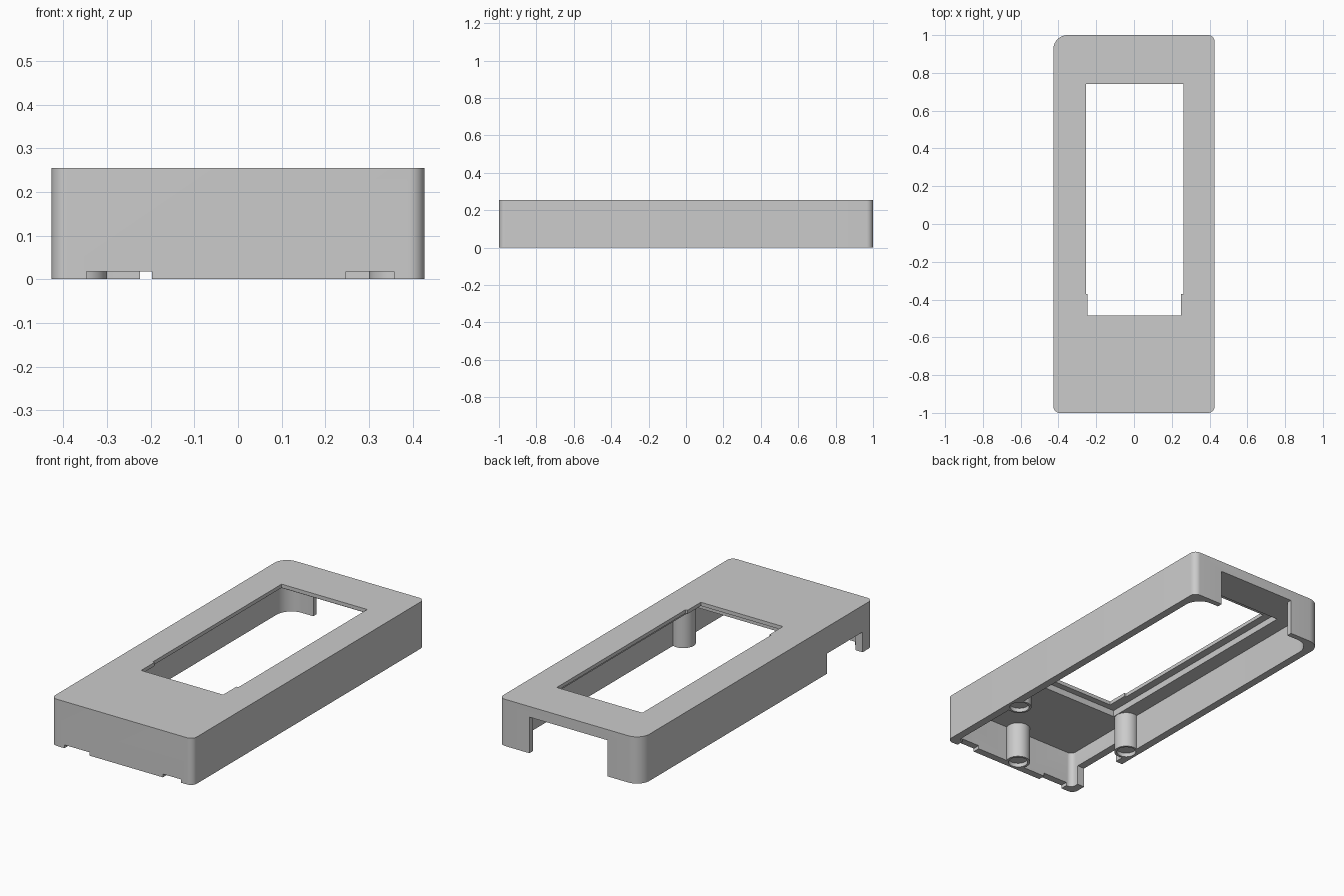
import bpy, bmesh, math
from mathutils import Vector

cube = bpy.data.objects.get("Cube")
if cube:
    bpy.data.objects.remove(cube, do_unlink=True)

H = 0.255          # overall height
CEILING = 0.20     # underside of the top plate

grey = bpy.data.materials.new("light grey plastic")
grey.use_nodes = True
grey.diffuse_color = (0.6, 0.6, 0.6, 1)
grey.node_tree.nodes["Principled BSDF"].inputs["Base Color"].default_value = (0.6, 0.6, 0.6, 1)


def prism(name, outline, z0, z1):
    """Extrude a counter-clockwise outline from z0 to z1."""
    bm = bmesh.new()
    face = bm.faces.new([bm.verts.new((x, y, z0)) for x, y in outline])
    top = bmesh.ops.extrude_face_region(bm, geom=[face])
    verts = [v for v in top["geom"] if isinstance(v, bmesh.types.BMVert)]
    bmesh.ops.translate(bm, vec=Vector((0, 0, z1 - z0)), verts=verts)
    bmesh.ops.recalc_face_normals(bm, faces=bm.faces)
    mesh = bpy.data.meshes.new(name)
    bm.to_mesh(mesh)
    bm.free()
    mesh.materials.append(grey)
    ob = bpy.data.objects.new(name, mesh)
    bpy.context.collection.objects.link(ob)
    return ob


def rounded(x0, x1, y0, y1, radii, steps=10):
    """Rectangle with radii for front -x, front +x, back +x, back -x."""
    pts = []
    for i, ((x, sx), (y, sy)) in enumerate([((x0, 1), (y0, 1)), ((x1, -1), (y0, 1)),
                                            ((x1, -1), (y1, -1)), ((x0, 1), (y1, -1))]):
        r = radii[i]
        for k in range(steps + 1):
            a = math.pi + (i + k / steps) * math.pi / 2
            pts.append((x + sx * r + r * math.cos(a), y + sy * r + r * math.sin(a)))
    return pts


def rect(x0, x1, y0, y1):
    return [(x0, y0), (x1, y0), (x1, y1), (x0, y1)]


def circle(x, y, r, n=40):
    return [(x + r * math.cos(2 * math.pi * k / n), y + r * math.sin(2 * math.pi * k / n))
            for k in range(n)]


def combine(target, tool, operation):
    """Apply a boolean and discard the tool."""
    mod = target.modifiers.new("cut", "BOOLEAN")
    mod.operation, mod.object, mod.solver = operation, tool, "EXACT"
    deps = bpy.context.evaluated_depsgraph_get()
    mesh = bpy.data.meshes.new_from_object(target.evaluated_get(deps))
    target.modifiers.clear()
    target.data = mesh
    bpy.data.objects.remove(tool, do_unlink=True)


# Outer shell with one larger corner
shell = prism("housing_shell", rounded(-0.427, 0.427, -1, 1, (0.035, 0.035, 0.035, 0.075)), 0, H)

# Hollow inside
combine(shell, prism("cavity", rounded(-0.384, 0.384, -0.96, 0.97, (0.03, 0.03, 0.09, 0.09)),
                     -0.1, CEILING), "DIFFERENCE")

# Screw posts: two beside the window, one at the front wall
posts = [(-0.362, -0.494), (0.362, -0.494), (0, -0.936)]
for x, y in posts:
    combine(shell, prism("post", circle(x, y, 0.062), 0, CEILING + 0.02), "UNION")

cutters = [
    # window recess under the plate, then the stepped window itself
    (rect(-0.298, 0.298, -0.52, 0.80), CEILING - 0.005, 0.235),
    (rect(-0.255, 0.262, -0.37, 0.74), 0.21, 0.4),
    (rect(-0.245, 0.25, -0.485, -0.36), 0.21, 0.4),
    # back wall opening and side notch
    (rect(-0.225, 0.245, 0.92, 1.1), -0.1, CEILING - 0.003),
    (rect(-0.5, -0.36, -0.912, -0.605), -0.1, 0.11),
    # shallow notches in the front wall
    (rect(-0.347, -0.197, -1.1, -0.94), -0.1, 0.018),
    (rect(0.247, 0.357, -1.1, -0.94), -0.1, 0.018),
]
# Shallow counterbores in the posts
cutters += [(circle(x, y, 0.05), -0.1, 0.022) for x, y in posts]
for outline, z0, z1 in cutters:
    combine(shell, prism("cutter", outline, z0, z1), "DIFFERENCE")

# Smooth rounded corners, sharp edges elsewhere
bpy.ops.object.select_all(action="DESELECT")
shell.select_set(True)
bpy.context.view_layer.objects.active = shell
bpy.ops.object.shade_smooth_by_angle(angle=math.radians(30))
